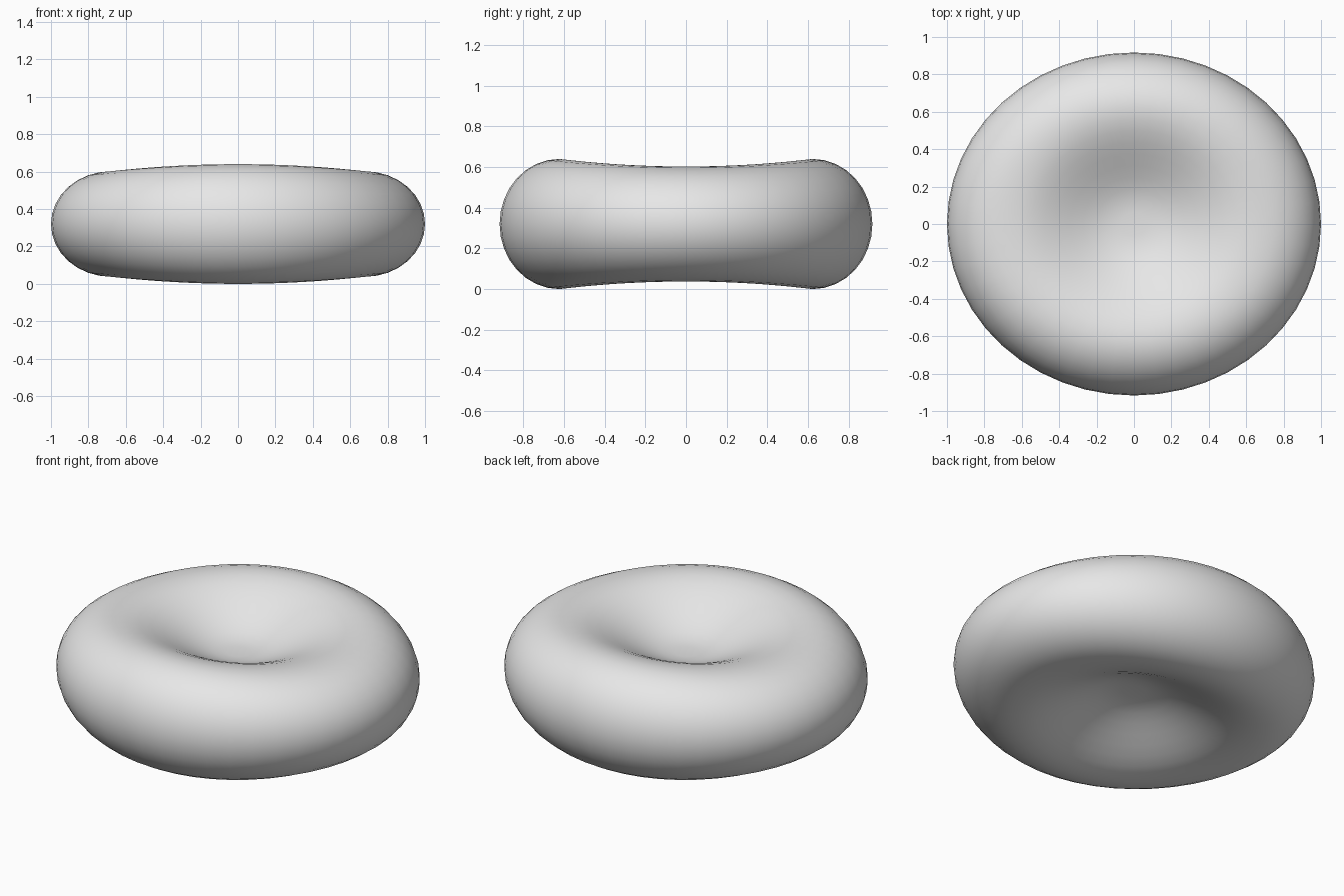
import bpy
import bmesh
import math

if "Cube" in bpy.data.objects:
    bpy.data.objects.remove(bpy.data.objects["Cube"])

SEGMENTS = 48
HALF_HEIGHT = 0.32   # rim crest above the mid plane
DIMPLE = 0.12        # centre of the dimple above the mid plane
CREST = 0.68         # crest radius as a fraction of the outline


def half_profile():
    """Radius and height from the dimple centre to the outer edge."""
    pts = []
    for i in range(1, 11):
        s = CREST * i / 10
        t = max(0.0, (s - 0.07) / (CREST - 0.07))
        pts.append((s, DIMPLE + (HALF_HEIGHT - DIMPLE) * t * t * (3 - 2 * t)))
    for i in range(1, 9):
        a = math.pi / 2 * i / 8
        pts.append((CREST + (1 - CREST) * math.sin(a), HALF_HEIGHT * math.cos(a)))
    return pts


# Full section: top dimple, round rim, bottom dimple
top = half_profile()
section = top + [(s, -z) for s, z in reversed(top[:-1])]

bm = bmesh.new()
rings = []
for s, z in section:
    ring = []
    for k in range(SEGMENTS):
        a = 2 * math.pi * k / SEGMENTS
        # oval outline, rim slightly lower towards the left and right
        lower = 1 - 0.12 * math.cos(a) ** 2 * min(1, s / CREST) ** 2
        ring.append(bm.verts.new((s * math.cos(a), 0.917 * s * math.sin(a),
                                  HALF_HEIGHT + z * lower)))
    rings.append(ring)

# Side faces and the two centre fans
for upper, under in zip(rings, rings[1:]):
    for k in range(SEGMENTS):
        n = (k + 1) % SEGMENTS
        bm.faces.new((upper[k], under[k], under[n], upper[n]))
for ring, z in ((rings[0], DIMPLE), (rings[-1], -DIMPLE)):
    centre = bm.verts.new((0, 0, HALF_HEIGHT + z))
    for k in range(SEGMENTS):
        bm.faces.new((centre, ring[k], ring[(k + 1) % SEGMENTS]))
bmesh.ops.recalc_face_normals(bm, faces=bm.faces)
for f in bm.faces:
    f.smooth = True

mesh = bpy.data.meshes.new("dimpled_disc")
bm.to_mesh(mesh)
bm.free()

grey = bpy.data.materials.new("light grey")
grey.diffuse_color = (0.8, 0.8, 0.8, 1)
grey.use_nodes = True
grey.node_tree.nodes["Principled BSDF"].inputs["Base Color"].default_value = grey.diffuse_color
mesh.materials.append(grey)
disc = bpy.data.objects.new("dimpled_disc", mesh)
bpy.context.collection.objects.link(disc)
